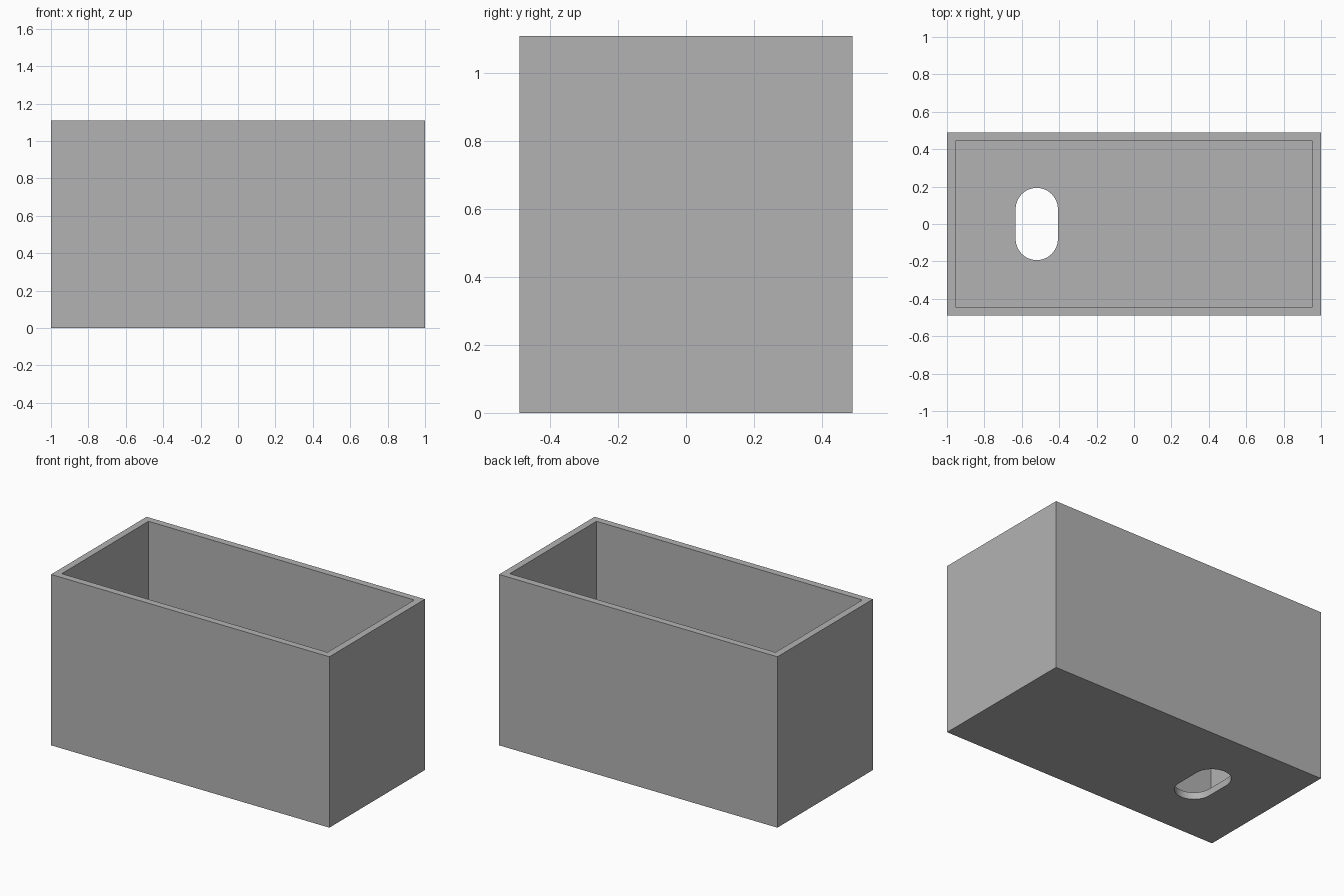
import bpy, bmesh, math

default = bpy.data.objects.get("Cube")
if default:
    bpy.data.objects.remove(default, do_unlink=True)

LENGTH, WIDTH, HEIGHT = 2.0, 0.98, 1.11
WALL = 0.045
SLOT_X, SLOT_RADIUS, SLOT_HALF = -0.52, 0.113, 0.193

grey = bpy.data.materials.new("plain grey")
grey.use_nodes = True
grey.diffuse_color = (0.45, 0.45, 0.45, 1)
grey.node_tree.nodes["Principled BSDF"].inputs["Base Color"].default_value = grey.diffuse_color


def prism(name, outline, z0, z1):
    """Extrude a counter-clockwise outline from z0 to z1."""
    bm = bmesh.new()
    base = bm.faces.new([bm.verts.new((x, y, z0)) for x, y in outline])
    top = bmesh.ops.extrude_face_region(bm, geom=[base], use_keep_orig=True)
    moved = [v for v in top["geom"] if isinstance(v, bmesh.types.BMVert)]
    bmesh.ops.translate(bm, verts=moved, vec=(0, 0, z1 - z0))
    bmesh.ops.recalc_face_normals(bm, faces=bm.faces)
    mesh = bpy.data.meshes.new(name)
    bm.to_mesh(mesh)
    bm.free()
    mesh.materials.append(grey)
    obj = bpy.data.objects.new(name, mesh)
    bpy.context.collection.objects.link(obj)
    return obj


def rectangle(length, width):
    x, y = length / 2, width / 2
    return [(-x, -y), (x, -y), (x, y), (-x, y)]


def slot(cx, radius, half, steps=24):
    """Rounded slot running along y."""
    points = []
    for side, start in ((1, 0), (-1, math.pi)):
        for i in range(steps + 1):
            a = start + math.pi * i / steps
            points.append((cx + radius * math.cos(a),
                           side * (half - radius) + radius * math.sin(a)))
    return points


# Outer block, hollowed from above and pierced through the floor
box = prism("open_box", rectangle(LENGTH, WIDTH), 0, HEIGHT)
cutters = [
    prism("cavity_cutter", rectangle(LENGTH - 2 * WALL, WIDTH - 2 * WALL), WALL, HEIGHT + 0.2),
    prism("slot_cutter", slot(SLOT_X, SLOT_RADIUS, SLOT_HALF), -0.2, WALL + 0.2),
]

bpy.ops.object.select_all(action="DESELECT")
bpy.context.view_layer.objects.active = box
box.select_set(True)
for cutter in cutters:
    cutter.hide_render = True
    mod = box.modifiers.new(cutter.name, "BOOLEAN")
    mod.operation = "DIFFERENCE"
    mod.solver = "EXACT"
    mod.object = cutter
    bpy.ops.object.modifier_apply(modifier=mod.name)
    bpy.data.objects.remove(cutter, do_unlink=True)

# Smooth slot ends, crisp box edges
bpy.ops.object.shade_smooth_by_angle(angle=math.radians(30))
